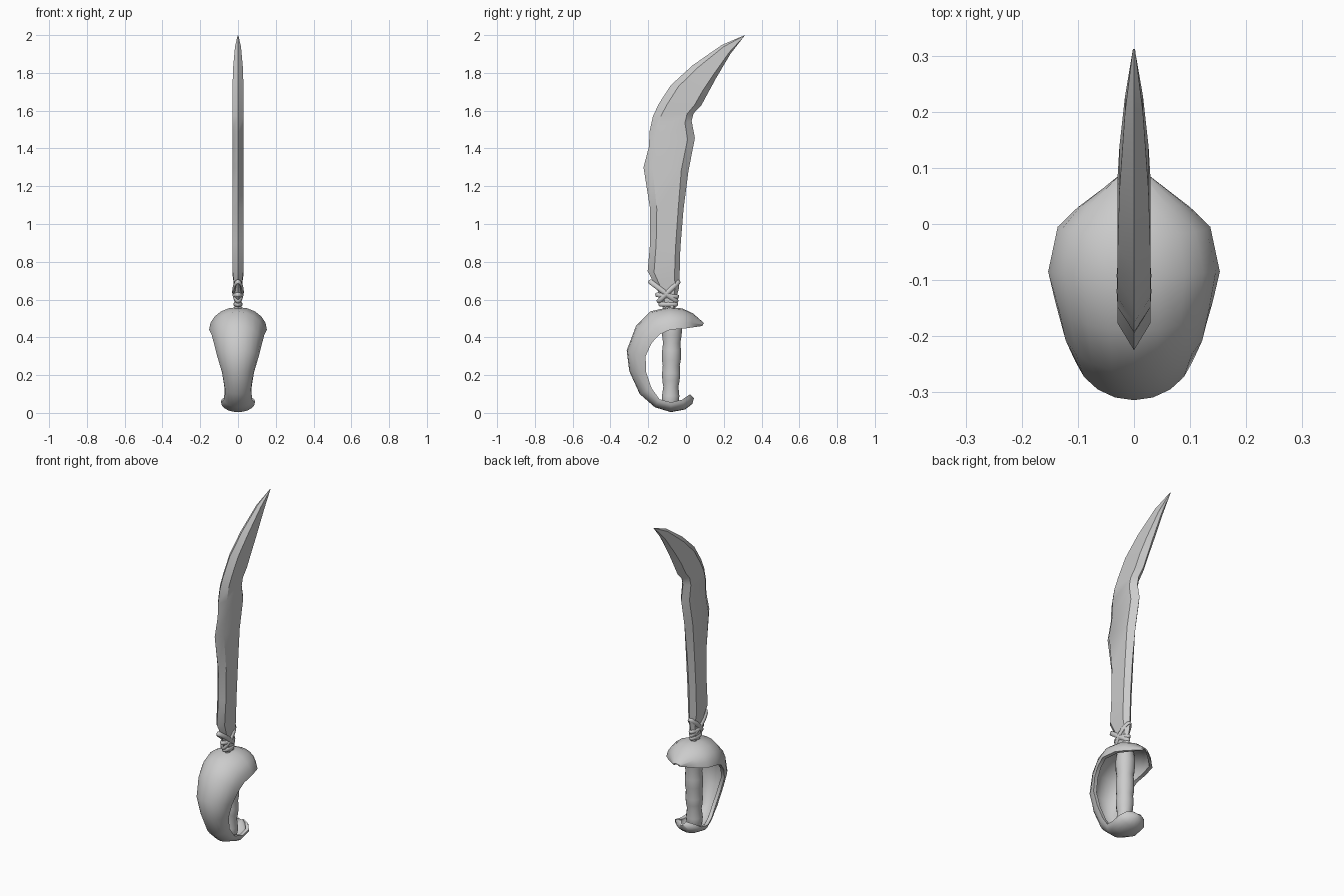
import bpy, bmesh
from math import sin, cos, pi, radians
from mathutils import Vector

if "Cube" in bpy.data.objects:
    bpy.data.objects.remove(bpy.data.objects["Cube"])


def loft(name, rings, closed=False, angle=40):
    """Skin a list of equal-length point loops into one smooth-shaded object."""
    bm = bmesh.new()
    loops = [[bm.verts.new(p) for p in ring] for ring in rings]
    n = len(loops[0])
    pairs = list(zip(loops, loops[1:]))
    if closed:
        pairs.append((loops[-1], loops[0]))
    for a, b in pairs:
        for i in range(n):
            j = (i + 1) % n
            bm.faces.new((a[i], a[j], b[j], b[i]))
    if not closed:
        caps = [bm.faces.new(loops[0]), bm.faces.new(loops[-1])]
        bmesh.ops.triangulate(bm, faces=caps)
    bmesh.ops.recalc_face_normals(bm, faces=bm.faces)
    mesh = bpy.data.meshes.new(name)
    bm.to_mesh(mesh)
    bm.free()
    obj = bpy.data.objects.new(name, mesh)
    bpy.context.collection.objects.link(obj)
    bpy.ops.object.select_all(action='DESELECT')
    obj.select_set(True)
    bpy.context.view_layer.objects.active = obj
    bpy.ops.object.shade_smooth_by_angle(angle=radians(angle))
    return obj


# Blade: spine (y, z), cutting edge (y, z), half thickness
blade = [
    (-.120, .54, -.055, .54, .018), (-.130, .60, -.055, .60, .018),
    (-.165, .68, -.037, .66, .020), (-.203, .75, -.034, .72, .028),
    (-.190, .90, -.030, .87, .029), (-.190, 1.08, -.013, 1.08, .029),
    (-.225, 1.30, .013, 1.28, .029), (-.196, 1.41, .047, 1.455, .029),
    (-.193, 1.49, .030, 1.545, .029), (-.175, 1.57, .040, 1.585, .029),
    (-.145, 1.635, .082, 1.63, .029), (-.080, 1.735, .120, 1.70, .029),
    (.035, 1.84, .158, 1.77, .026), (.190, 1.948, .235, 1.90, .016),
    (.312, 2.0, .308, 1.994, .002),
]
rings = []
for sy, sz, ey, ez, h in blade:
    s, e = Vector((0, sy, sz)), Vector((0, ey, ez))
    section = [(0, 0), (.2, h), (.84, h), (1, 0), (.84, -h), (.2, -h)]
    rings.append([s.lerp(e, t) + Vector((x, 0, 0)) for t, x in section])
loft("blade", rings, angle=35)

# Guard shell: outer centre line (y, z), rim (y, z), half width
guard = [
    (.095, .476, .086, .460, .025), (.035, .528, .030, .452, .100),
    (-.020, .553, -.005, .447, .136), (-.090, .560, -.085, .440, .153),
    (-.190, .537, -.140, .415, .140), (-.265, .460, -.182, .370, .128),
    (-.314, .330, -.214, .300, .110), (-.300, .220, -.211, .215, .085),
    (-.245, .100, -.182, .130, .071), (-.165, .030, -.140, .072, .074),
    (-.080, .004, -.080, .056, .090), (-.005, .018, -.020, .070, .088),
    (.034, .048, .008, .090, .062), (.042, .078, .022, .098, .025),
]
rings = []
steps = 10
angles = [-pi / 2 + pi * i / steps for i in range(steps + 1)]
for oy, oz, iy, iz, w in guard:
    outer, rim = Vector((0, oy, oz)), Vector((0, iy, iz))
    wi = max(w - .022, w * .5)
    ring = [rim.lerp(outer, cos(a)) + Vector((w * sin(a), 0, 0)) for a in angles]
    ring += [rim.lerp(outer, .65 * cos(a)) + Vector((wi * sin(a), 0, 0))
             for a in reversed(angles)]
    rings.append(ring)
loft("hand_guard", rings, angle=50)

# Grip: ribbed round handle, (z, radius)
grip = [(.03, .036), (.06, .046), (.09, .047), (.14, .041), (.17, .047),
        (.21, .049), (.25, .046), (.28, .051), (.33, .051), (.37, .047),
        (.41, .053), (.46, .055), (.53, .045)]
rings = [[(r * cos(2 * pi * k / 14), -.083 + .02 * z + r * sin(2 * pi * k / 14), z)
          for k in range(14)] for z, r in grip]
loft("grip", rings, angle=60)


def band(name, start, end, tube=.012, half_x=.022):
    """Flattened cord loop around the blade root between two (y, z) points."""
    a, b = Vector((0, *start)), Vector((0, *end))
    mid, axis = (a + b) / 2, (b - a) / 2
    u = axis.normalized()
    up = Vector((1, 0, 0)).cross(u)
    rings = []
    for i in range(20):
        t = 2 * pi * i / 20
        c = mid + axis * cos(t) + Vector((half_x * sin(t), 0, 0))
        out = u * cos(t) + Vector((sin(t), 0, 0))
        rings.append([c + out * .75 * tube * cos(2 * pi * k / 8)
                      + up * tube * 1.1 * sin(2 * pi * k / 8) for k in range(8)])
    loft(name, rings, closed=True, angle=60)


# Crossed cord wrapping at the blade root
band("cord_wrap_1", (-.190, .695), (-.050, .590))
band("cord_wrap_2", (-.040, .695), (-.145, .590))
band("cord_wrap_3", (-.155, .625), (-.045, .615), .011, .019)
band("cord_wrap_4", (-.138, .575), (-.050, .575), .011, .016)
